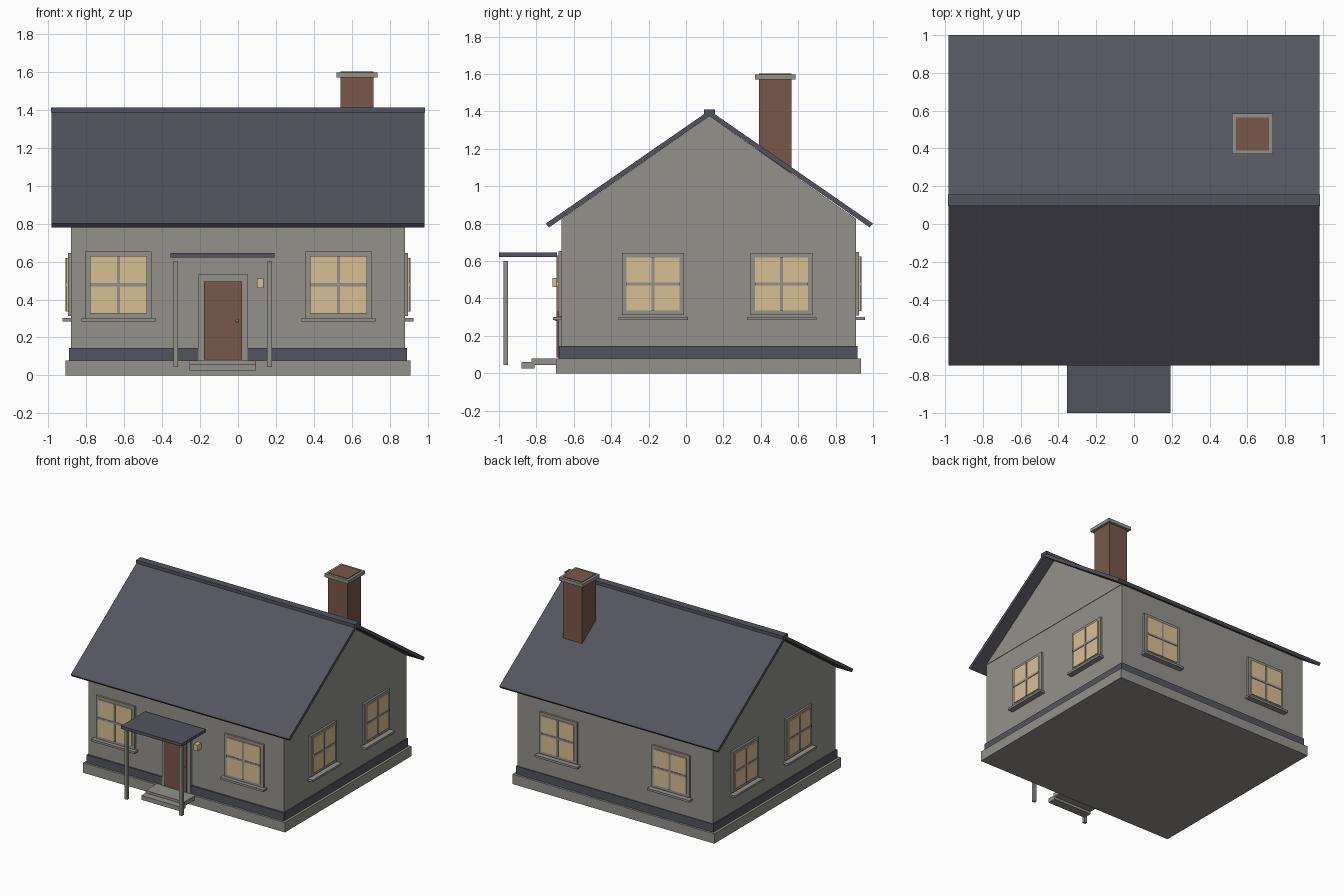
import bpy, bmesh
from math import radians
from mathutils import Matrix

cube = bpy.data.objects.get("Cube")
if cube:
    bpy.data.objects.remove(cube, do_unlink=True)


def material(name, rgb):
    m = bpy.data.materials.new(name)
    m.use_nodes = True
    m.diffuse_color = (*rgb, 1)
    bsdf = m.node_tree.nodes["Principled BSDF"]
    bsdf.inputs["Base Color"].default_value = (*rgb, 1)
    bsdf.inputs["Roughness"].default_value = 0.8
    return m


STONE = material("warm grey", (0.29, 0.285, 0.26))
SLATE = material("slate blue grey", (0.088, 0.088, 0.113))
BROWN = material("red brown", (0.19, 0.095, 0.067))
GLASS = material("lamplit cream", (0.69, 0.52, 0.30))


def finish(name, bm, mat, matrix=Matrix()):
    bmesh.ops.recalc_face_normals(bm, faces=bm.faces)
    mesh = bpy.data.meshes.new(name)
    bm.to_mesh(mesh)
    bm.free()
    mesh.materials.append(mat)
    ob = bpy.data.objects.new(name, mesh)
    ob.matrix_world = matrix
    bpy.context.collection.objects.link(ob)
    return ob


def box(name, x, y, z, mat, matrix=Matrix()):
    """Box from (low, high) ranges on each axis."""
    bm = bmesh.new()
    bmesh.ops.create_cube(bm, size=1)
    for v in bm.verts:
        v.co = [r[0] if c < 0 else r[1] for c, r in zip(v.co, (x, y, z))]
    return finish(name, bm, mat, matrix)


def prism(name, profile, half, mat):
    """Profile in the y-z plane, extruded along x."""
    bm = bmesh.new()
    face = bm.faces.new([bm.verts.new((-half, y, z)) for y, z in profile])
    new = bmesh.ops.extrude_face_region(bm, geom=[face])["geom"]
    bmesh.ops.translate(bm, vec=(2 * half, 0, 0),
                        verts=[v for v in new if isinstance(v, bmesh.types.BMVert)])
    return finish(name, bm, mat)


FRONT, BACK, SIDE, MID = -0.665, 0.91, 0.88, 0.125

# Base, skirting band, walls and gables
box("foundation", (-0.91, 0.91), (-0.695, 0.935), (0, 0.08), STONE)
box("skirting_band", (-0.89, 0.89), (-0.678, 0.918), (0.08, 0.145), SLATE)
box("walls", (-SIDE, SIDE), (FRONT, BACK), (0.08, 0.825), STONE)
prism("gables", [(FRONT, 0.825), (BACK, 0.825), (MID, 1.375)], 0.884, STONE)

# Roof slopes mirrored about the ridge
for name, s in (("front", -1), ("back", 1)):
    section = [(0.875, 0.80), (0.857, 0.78), (0, 1.375), (0, 1.405)]
    prism(name + "_roof_slope", [(MID + s * d, z) for d, z in section], 0.983, SLATE)
box("ridge_cap", (-0.985, 0.985), (0.095, 0.155), (1.385, 1.411), SLATE)

# Chimney with a stone collar
box("chimney", (0.54, 0.715), (0.39, 0.565), (1.0, 1.602), BROWN)
box("chimney_collar", (0.52, 0.735), (0.37, 0.585), (1.57, 1.597), STONE)


def window(name, x, y, angle, w):
    """Window whose outward direction is local -y; w is the half width of the frame."""
    m = Matrix.Translation((x, y, 0)) @ Matrix.Rotation(radians(angle), 4, "Z")
    mid, g = 0.478, w - 0.024
    box(name + "_frame", (-w, w), (-0.016, 0.01), (mid - w, mid + w), STONE, m)
    box(name + "_pane", (-g, g), (-0.024, 0), (mid - g, mid + g), GLASS, m)
    box(name + "_upright_bar", (-0.008, 0.008), (-0.028, 0), (mid - g, mid + g), STONE, m)
    box(name + "_cross_bar", (-g, g), (-0.028, 0), (mid - 0.008, mid + 0.008), STONE, m)
    box(name + "_sill", (-w - 0.02, w + 0.02), (-0.046, 0), (0.285, 0.302), STONE, m)


# Windows on all four walls
for i, x in enumerate((-0.63, 0.53)):
    window(f"front_window_{i}", x, FRONT, 0, 0.175)
for i, x in enumerate((-0.508, 0.505)):
    window(f"back_window_{i}", x, BACK, 180, 0.17)
for i, y in enumerate((-0.176, 0.511)):
    window(f"left_window_{i}", SIDE, y, 90, 0.166)
    window(f"right_window_{i}", -SIDE, y, -90, 0.166)

# Door, surround, knob and lamp
box("door_surround", (-0.208, 0.05), (-0.683, FRONT), (0.08, 0.535), STONE)
box("door", (-0.18, 0.02), (-0.692, FRONT), (0.085, 0.495), BROWN)
bm = bmesh.new()
bmesh.ops.create_icosphere(bm, subdivisions=2, radius=0.008)
finish("door_knob", bm, GLASS, Matrix.Translation((-0.004, -0.696, 0.288)))
box("wall_lamp", (0.1, 0.135), (-0.715, FRONT), (0.462, 0.51), GLASS)

# Porch steps, posts and canopy
box("upper_step", (-0.255, 0.095), (-0.825, -0.69), (0.045, 0.08), STONE)
box("lower_step", (-0.255, 0.095), (-0.88, -0.81), (0.025, 0.06), STONE)
box("canopy", (-0.355, 0.192), (-1.0, -0.69), (0.622, 0.646), SLATE)
for name, x in (("right", -0.328), ("left", 0.165)):
    box(name + "_porch_post", (x - 0.013, x + 0.013), (-0.976, -0.952), (0.045, 0.6), STONE)
